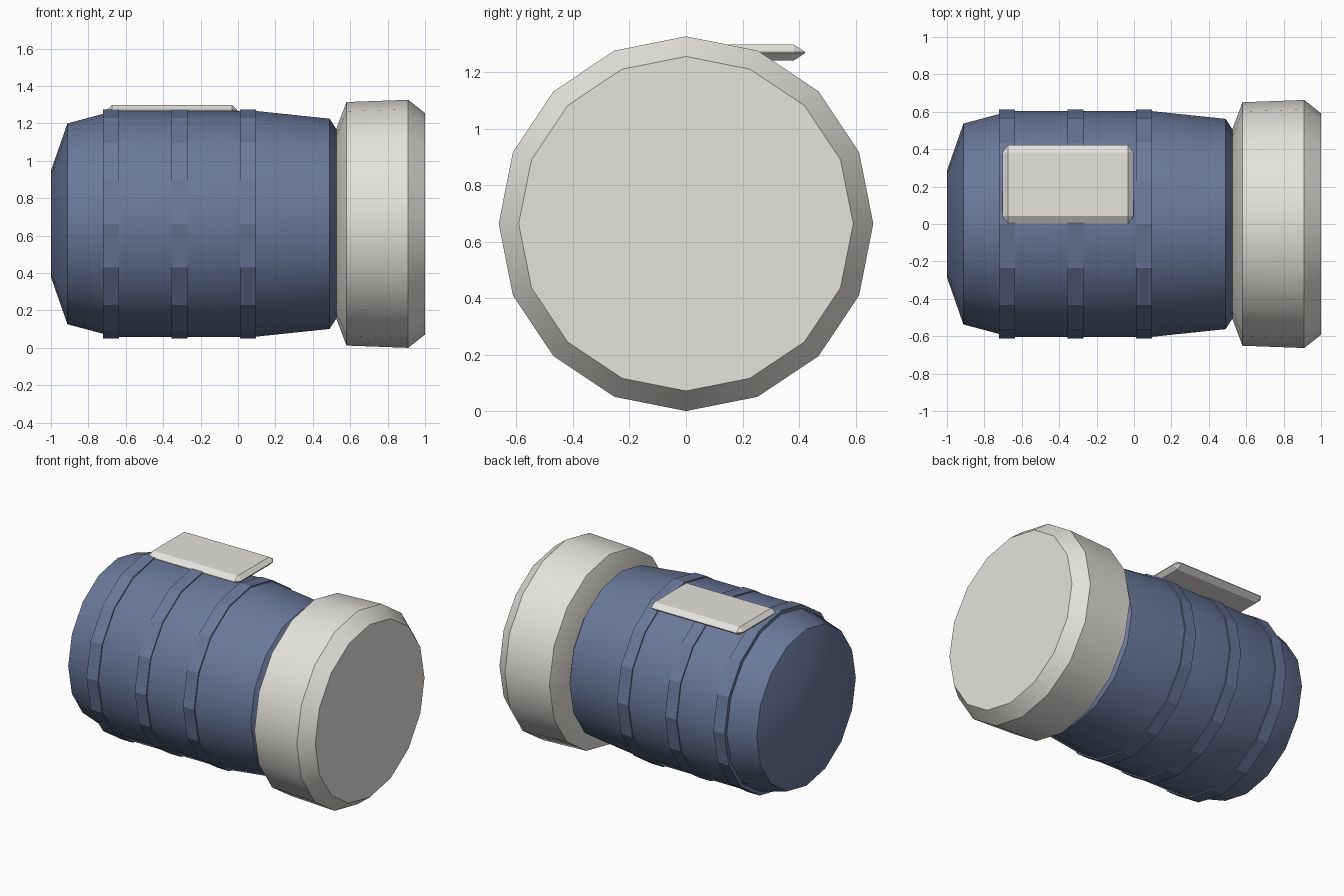
import bpy, bmesh, math
from itertools import product

if "Cube" in bpy.data.objects:
    bpy.data.objects.remove(bpy.data.objects["Cube"])

SIDES = 16
AXIS_Z = 0.663


def material(name, color):
    m = bpy.data.materials.new(name)
    m.diffuse_color = (*color, 1)
    m.use_nodes = True
    m.node_tree.nodes["Principled BSDF"].inputs["Base Color"].default_value = m.diffuse_color
    return m


blue = material("blue", (0.14, 0.19, 0.32))
ivory = material("ivory", (0.78, 0.77, 0.73))


def finish(name, bm, mat, location, smooth):
    bmesh.ops.recalc_face_normals(bm, faces=bm.faces[:])
    mesh = bpy.data.meshes.new(name)
    bm.to_mesh(mesh)
    bm.free()
    mesh.materials.append(mat)
    ob = bpy.data.objects.new(name, mesh)
    ob.location = location
    bpy.context.collection.objects.link(ob)
    if smooth:
        bpy.ops.object.select_all(action='DESELECT')
        ob.select_set(True)
        bpy.context.view_layer.objects.active = ob
        bpy.ops.object.shade_smooth_by_angle(angle=math.radians(30))
    return ob


def lathe(name, profile, mat, smooth=True, ring=False):
    """Turn (x, radius) points around the x axis; ring closes the profile."""
    bm = bmesh.new()
    loops = []
    for x, r in profile:
        angles = [2 * math.pi * i / SIDES for i in range(SIDES)]
        loops.append([bm.verts.new((x, r * math.sin(a), r * math.cos(a))) for a in angles])
    pairs = list(zip(loops, loops[1:]))
    if ring:
        pairs.append((loops[-1], loops[0]))
    else:
        bm.faces.new(loops[0])
        bm.faces.new(loops[-1])
    for a, b in pairs:
        for i in range(SIDES):
            j = (i + 1) % SIDES
            bm.faces.new((a[i], a[j], b[j], b[i]))
    return finish(name, bm, mat, (0, 0, AXIS_Z), smooth)


# Barrel with shallow domed end and tapered neck
lathe("barrel", [(-1.0, 0.285), (-0.912, 0.537), (-0.66, 0.604), (0.09, 0.604),
                 (0.49, 0.562), (0.53, 0.50)], blue)

# Raised flat-sided bands
for i, x in enumerate((-0.721, -0.355, 0.01)):
    lathe(f"band_{i + 1}", [(x, 0.57), (x, 0.612), (x + 0.086, 0.612), (x + 0.086, 0.57)],
          blue, smooth=False, ring=True)

# Wide end cap
lathe("cap", [(0.523, 0.50), (0.58, 0.651), (0.91, 0.663), (1.0, 0.592)], ivory)

# Chamfered plate resting on top of the barrel
hx, hy, hz = 0.35, 0.21, 0.028
cx, cy = 0.028, 0.04
bm = bmesh.new()
for sx, sy, sz in product((-1, 1), repeat=3):
    for x, y, z in ((hx - cx, hy - cy, hz), (hx, hy - cy, 0.002), (hx - cx, hy, 0.002)):
        bm.verts.new((sx * x, sy * y, sz * z))
bmesh.ops.convex_hull(bm, input=bm.verts[:])
bmesh.ops.dissolve_limit(bm, angle_limit=0.01, verts=bm.verts[:], edges=bm.edges[:])
finish("top_plate", bm, ivory, (-0.353, 0.212, 1.269), False)
